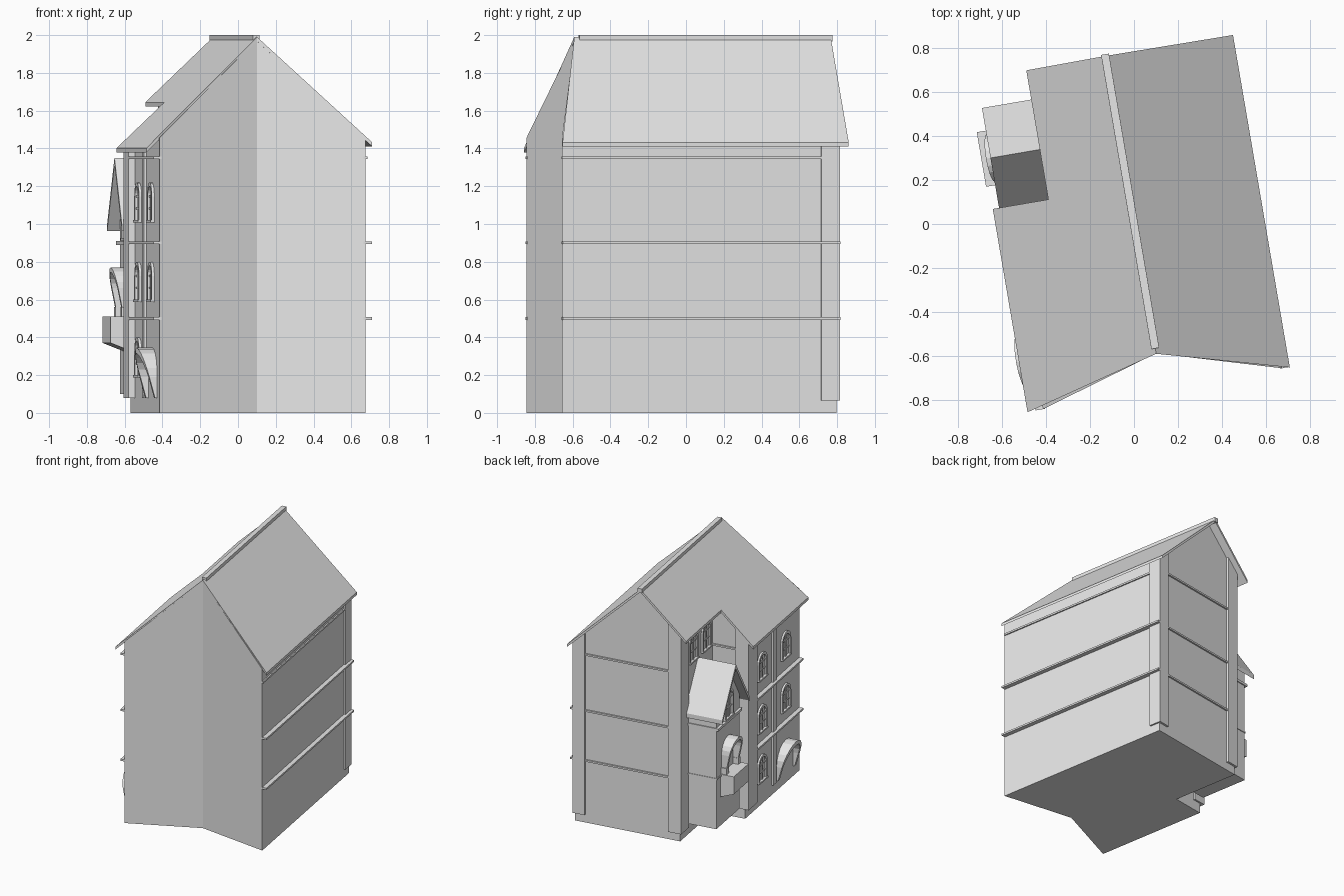
import bpy, bmesh, math

cube = bpy.data.objects.get("Cube")
if cube:
    bpy.data.objects.remove(cube, do_unlink=True)

TURN = math.radians(9.7)   # the whole house stands slightly turned

stone = bpy.data.materials.new("plain grey stone")
stone.use_nodes = True
stone.diffuse_color = (0.8, 0.8, 0.8, 1)
stone.node_tree.nodes["Principled BSDF"].inputs["Base Color"].default_value = (0.8, 0.8, 0.8, 1)


def finish(name, bm):
    bmesh.ops.recalc_face_normals(bm, faces=bm.faces)
    mesh = bpy.data.meshes.new(name)
    bm.to_mesh(mesh)
    bm.free()
    mesh.materials.append(stone)
    obj = bpy.data.objects.new(name, mesh)
    obj.rotation_euler.z = TURN
    bpy.context.collection.objects.link(obj)
    return obj


def prism(name, outline, low, high):
    """Upright prism; low and high are heights or functions of (x, y)."""
    def level(h, p):
        return h(*p) if callable(h) else h
    bm = bmesh.new()
    bottom = [bm.verts.new((*p, level(low, p))) for p in outline]
    top = [bm.verts.new((*p, level(high, p))) for p in outline]
    bm.faces.new(bottom)
    bm.faces.new(top)
    for i in range(len(outline)):
        j = (i + 1) % len(outline)
        bm.faces.new((bottom[i], bottom[j], top[j], top[i]))
    return finish(name, bm)


def box(name, x0, x1, y0, y1, low, high):
    return prism(name, [(x0, y0), (x1, y0), (x1, y1), (x0, y1)], low, high)


def arch(name, wall, y, base, spring, outer, inner, deep_low, deep_high, steps=10):
    """Arched surround standing out of a wall that faces -x."""
    top = spring + outer

    def path(r):
        pts = [(y - r, base)]
        for i in range(steps + 1):
            a = math.pi * i / steps
            pts.append((y - r * math.cos(a), spring + r * math.sin(a)))
        return pts + [(y + r, base)]

    bm = bmesh.new()
    rings = []
    for (ya, za), (yb, zb) in zip(path(outer), path(inner)):
        t = (za - base) / (top - base)
        x = wall - deep_low - (deep_high - deep_low) * t
        rings.append([bm.verts.new(c) for c in
                      ((wall + 0.01, ya, za), (x, ya, za), (x, yb, zb), (wall + 0.01, yb, zb))])
    for a, b in zip(rings, rings[1:]):
        for k in range(4):
            m = (k + 1) % 4
            bm.faces.new((a[k], a[m], b[m], b[k]))
    bm.faces.new(rings[0])
    bm.faces.new(rings[-1])
    return finish(name, bm)


def window(name, wall, y, base, height=0.2, r=0.075):
    spring = base + height - r
    arch(name + "_frame", wall, y, base, spring, r, r - 0.02, 0.014, 0.014)
    box(name + "_sill", wall - 0.02, wall, y - r, y + r, base - 0.012, base)
    box(name + "_mullion", wall - 0.008, wall, y - 0.006, y + 0.006, base, base + height - 0.01)
    for k in (1, 2):
        z = base + k * (spring - base) / 2
        box(f"{name}_bar_{k}", wall - 0.007, wall, y - r + 0.01, y + r - 0.01, z - 0.005, z + 0.005)


# Main dimensions, in the house's own axes
RIGHT, LEFT, RECESS = 0.555, -0.551, -0.29
BACK, STEP, FRONT = 0.713, 0.16, -0.762
FOLD = -0.598              # inward fold in the middle of the front
BANDS = (0.5, 0.9, 1.35)


def roof(x, y):
    return 1.99 - 0.945 * abs(x)


def under_roof(x, y):
    return roof(x, y) - 0.022


def wall_top(x, y):
    return roof(x, y) - 0.012


# Walls, with a recess at the rear of the -x side
prism("walls_east", [(0, FOLD), (RIGHT, FRONT), (RIGHT, BACK), (0, BACK)], 0, wall_top)
prism("walls_west", [(0, BACK), (RECESS, BACK), (RECESS, STEP), (LEFT, STEP),
                     (LEFT, FRONT), (0, FOLD)], 0, wall_top)

# Roof slopes and ridge
prism("roof_east", [(0, FOLD - 0.002), (0.59, FRONT - 0.002), (0.59, 0.773), (0, 0.777)],
      under_roof, roof)
prism("roof_west", [(0, 0.777), (-0.366, 0.773), (-0.366, 0.176), (-0.623, 0.176),
                    (-0.623, FRONT - 0.002), (0, FOLD - 0.002)], under_roof, roof)
box("ridge_cap", -0.018, 0.018, -0.575, 0.785, 1.965, 2.0)

# String courses
for i, z in enumerate(BANDS):
    out = 0.01 if i == 2 else 0.034
    y_end = 0.63 if i == 2 else 0.728
    box(f"east_band_{i}", RIGHT - 0.01, RIGHT + out, FRONT, y_end, z - 0.007, z + 0.007)
    box(f"west_band_{i}", LEFT - 0.034, LEFT + 0.01, FRONT, 0.03, z - 0.007, z + 0.007)
    box(f"back_band_{i}", -0.22, 0.47, BACK - 0.01, BACK + 0.012, z - 0.007, z + 0.007)
    box(f"step_band_{i}", -0.5, RECESS, STEP - 0.01, STEP + 0.012, z - 0.007, z + 0.007)

# Corner and wall pilasters
box("pilaster_back_east", 0.47, RIGHT + 0.012, 0.63, BACK + 0.016, 0.065, under_roof)
box("pilaster_back_west", RECESS - 0.016, -0.2, 0.6, BACK + 0.016, 0.065, under_roof)
box("pilaster_step", LEFT - 0.035, -0.48, 0.02, STEP + 0.013, 0.08, under_roof)
box("pilaster_middle", LEFT - 0.014, LEFT + 0.01, -0.345, -0.29, 0.08, 1.42)

# Windows of the -x side and the recess
for floor, z in enumerate((0.2, 0.6, 1.02)):
    window(f"window_rear_{floor}", LEFT, -0.12, z)
    if floor:
        window(f"window_front_{floor}", LEFT, -0.52, z)
for i, y in enumerate((0.5, 0.28)):
    window(f"recess_window_{i}", RECESS, y, 1.37, 0.22)

# Hooded ground floor arch
arch("ground_arch_hood", LEFT, -0.53, 0.08, 0.19, 0.155, 0.125, 0.012, 0.085)

# Annex inside the recess
MID, AX = 0.407, -0.53


def annex_roof(x, y):
    return 1.35 - 1.52 * abs(y - MID)


def annex_under(x, y):
    return annex_roof(x, y) - 0.035


for side, s in (("rear", 1), ("front", -1)):
    box("annex_walls_" + side, AX, RECESS + 0.02, MID, MID + s * 0.198, 0.1,
        lambda x, y: annex_roof(x, y) - 0.02)
    box("annex_roof_" + side, -0.594, RECESS + 0.01, MID, MID + s * 0.231, annex_under, annex_roof)
box("annex_band_low", AX - 0.006, RECESS, MID - 0.2, MID + 0.203, 0.495, 0.507)
box("annex_band_high", AX - 0.02, RECESS, MID - 0.2, MID + 0.206, 0.89, 0.91)
window("annex_window", AX, MID, 0.925, 0.22)

# Balcony on a sloping underside, with the hooded door above it
box("balcony", -0.636, AX + 0.01, MID - 0.126, MID + 0.126,
    lambda x, y: 0.37 if x < AX else 0.325, 0.51)
arch("balcony_door_hood", AX, MID, 0.5, 0.66, 0.11, 0.085, 0.03, 0.085)
for s in (-1, 1):
    box(f"hood_foot_{s}", AX - 0.045, AX, MID + s * 0.1 - 0.018, MID + s * 0.1 + 0.018, 0.5, 0.56)
